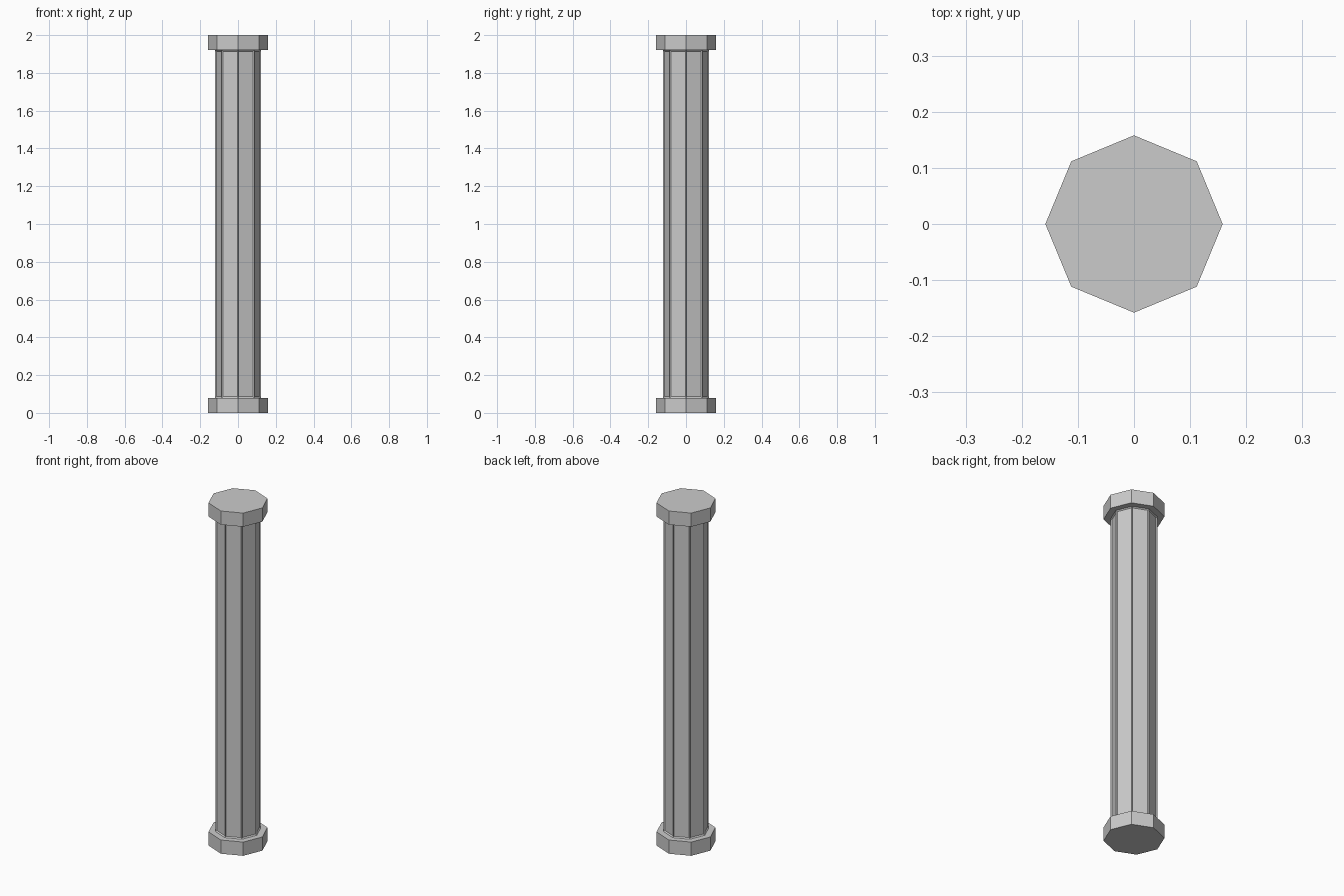
import bpy, bmesh

if "Cube" in bpy.data.objects:
    bpy.data.objects.remove(bpy.data.objects["Cube"])

SIDES = 8
HEIGHT = 2.0
CAP_H = 0.08
CAP_R = 0.158
SHAFT_R = 0.122


def octagon_prism(name, radius, z0, z1, panel=None):
    """Upright eight-sided prism; panel=(border, depth) recesses each side."""
    bm = bmesh.new()
    bmesh.ops.create_cone(bm, cap_ends=True, segments=SIDES,
                          radius1=radius, radius2=radius, depth=z1 - z0)
    bmesh.ops.translate(bm, verts=bm.verts, vec=(0, 0, (z0 + z1) / 2))
    bm.normal_update()
    if panel:
        sides = [f for f in bm.faces if abs(f.normal.z) < 0.5]
        bmesh.ops.inset_individual(bm, faces=sides, thickness=panel[0],
                                   depth=-panel[1], use_even_offset=True)
    mesh = bpy.data.meshes.new(name)
    bm.to_mesh(mesh)
    bm.free()
    obj = bpy.data.objects.new(name, mesh)
    bpy.context.collection.objects.link(obj)
    return obj


# Base and capital slabs
octagon_prism("base", CAP_R, 0, CAP_H)
octagon_prism("capital", CAP_R, HEIGHT - CAP_H, HEIGHT)

# Shaft with a shallow recessed panel on every side
octagon_prism("shaft", SHAFT_R, CAP_H, HEIGHT - CAP_H, panel=(0.006, 0.006))
